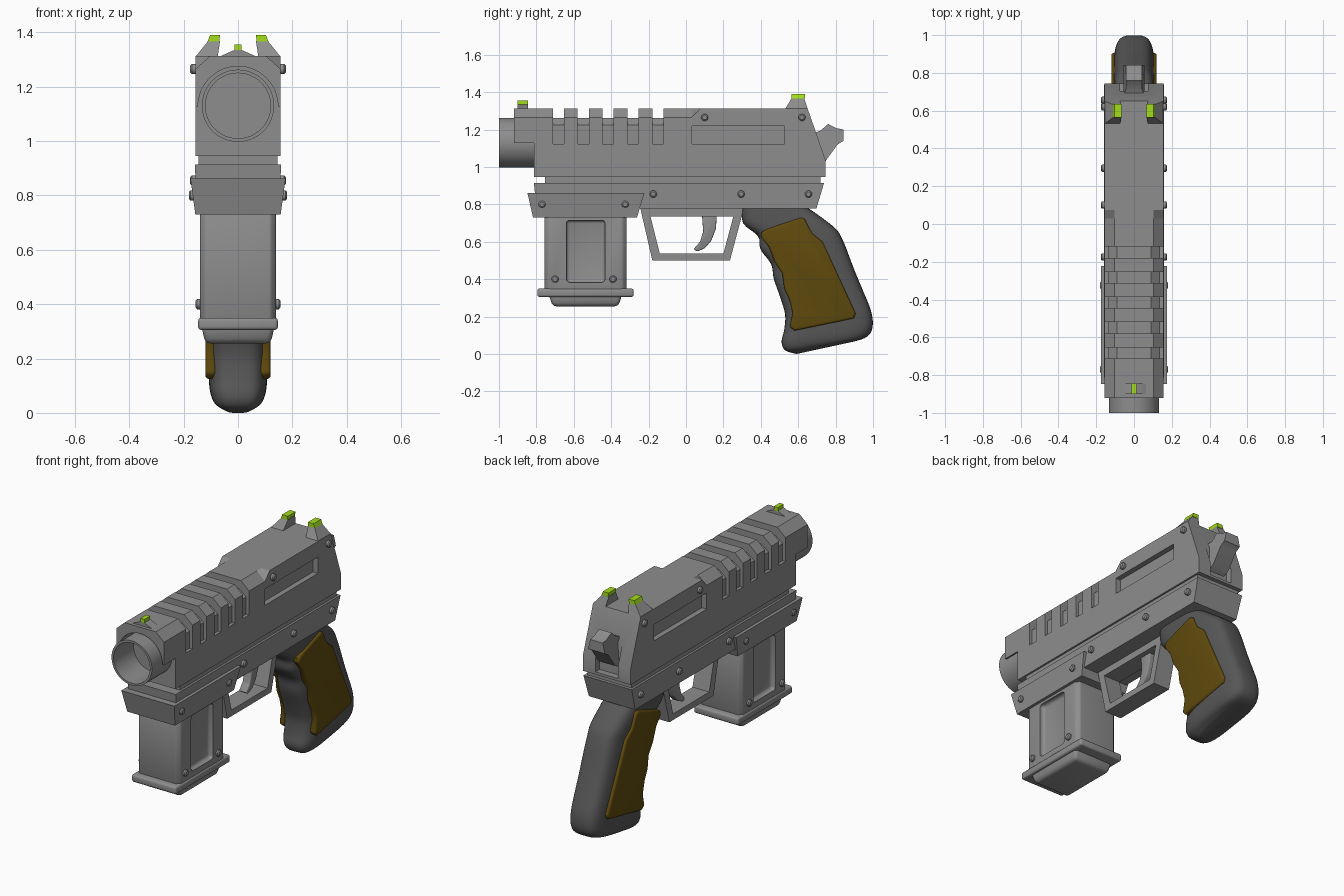
import bpy, bmesh
from math import sin, cos, pi, copysign

if "Cube" in bpy.data.objects:
    bpy.data.objects.remove(bpy.data.objects["Cube"])


def material(name, rgb):
    m = bpy.data.materials.new(name)
    m.diffuse_color = (*rgb, 1)
    m.use_nodes = True
    m.node_tree.nodes["Principled BSDF"].inputs["Base Color"].default_value = m.diffuse_color
    return m


green = material("sight_green", (0.36, 0.72, 0.01))
brown = material("grip_brown", (0.118, 0.07, 0.004))
dark = material("grip_dark", (0.095, 0.095, 0.095))
metal = material("gun_metal", (0.27, 0.27, 0.27))


def shade(ob, angle):
    bpy.ops.object.select_all(action='DESELECT')
    ob.select_set(True)
    bpy.context.view_layer.objects.active = ob
    bpy.ops.object.shade_smooth_by_angle(angle=angle * pi / 180)


def loft(name, rings, bevel=0, color=metal, cyclic=False, angle=32, segs=3, bevel_angle=0):
    """Skin a chain of equal-length point rings, capping both ends unless cyclic."""
    bm = bmesh.new()
    vs = [[bm.verts.new(p) for p in r] for r in rings]
    n = len(vs[0])
    for a, b in list(zip(vs, vs[1:])) + ([(vs[-1], vs[0])] if cyclic else []):
        for i in range(n):
            bm.faces.new((a[i], a[(i + 1) % n], b[(i + 1) % n], b[i]))
    if not cyclic:
        bm.faces.new(vs[0])
        bm.faces.new(vs[-1])
    bmesh.ops.remove_doubles(bm, verts=bm.verts, dist=1e-5)
    bmesh.ops.recalc_face_normals(bm, faces=bm.faces)
    if bevel:
        edges = [e for e in bm.edges if e.calc_face_angle(0) >= bevel_angle]
        bmesh.ops.bevel(bm, geom=edges, offset=bevel, segments=segs, profile=0.5, affect='EDGES')
    me = bpy.data.meshes.new(name)
    bm.to_mesh(me)
    bm.free()
    ob = bpy.data.objects.new(name, me)
    bpy.context.collection.objects.link(ob)
    me.materials.append(color)
    shade(ob, angle)
    return ob


def prism(name, pts, x0, x1, **kw):
    """Side profile (y, z) extruded across x."""
    return loft(name, [[(x, y, z) for y, z in pts] for x in (x0, x1)], **kw)


def tapered(name, pts, top_w, low_w, **kw):
    """Side profile whose half-width changes from the top to the bottom."""
    zs = [z for _, z in pts]
    w = lambda z: low_w + (top_w - low_w) * (z - min(zs)) / (max(zs) - min(zs))
    return loft(name, [[(s * w(z), y, z) for y, z in pts] for s in (-1, 1)], **kw)


def along_y(name, sections, **kw):
    """Half sections (x, z) mirrored in x and placed at each y."""
    return loft(name, [[(x, y, z) for x, z in h] + [(-x, y, z) for x, z in reversed(h)]
                       for y, h in sections], **kw)


def box(name, x0, x1, y0, y1, z0, z1, **kw):
    return prism(name, [(y0, z0), (y1, z0), (y1, z1), (y0, z1)], x0, x1, **kw)


def cut(target, cutter, angle=20):
    """Subtract the cutter, bake the result and shade it again."""
    m = target.modifiers.new("cut", 'BOOLEAN')
    m.operation, m.solver, m.object = 'DIFFERENCE', 'EXACT', cutter
    bpy.context.view_layer.objects.active = target
    bpy.ops.object.modifier_apply(modifier="cut")
    bpy.data.objects.remove(cutter)
    shade(target, angle)


# slide: chamfered front half with raised ribs over a narrower core
W = 0.157
full = [(W, 0.945), (W, 1.265), (0.103, 1.313)]
square = [(W, 0.945), (W, 1.313), (0.12, 1.313)]
core = [(W, 0.945), (W, 1.123), (0.138, 1.123), (0.138, 1.225), (0.09, 1.262)]
along_y("slide_core", [(-0.72, core), (-0.11, core)])
along_y("slide_front", [(-0.812, full), (-0.712, full)])
for i in range(4):
    y = -0.653 + i * 0.1333
    along_y("slide_rib", [(y, full), (y + 0.074, full)])
slide_mid = along_y("slide_middle", [(-0.12, full), (0.03, full)], angle=20)
along_y("slide_step", [(0.03, [(0.15, 1.26), (W, 1.265), (0.103, 1.313)]),
                       (0.075, [(0.15, 1.26), (W, 1.313), (0.103, 1.313)])], angle=10)
slide_rear = prism("slide_rear", [(0.03, 0.945), (0.745, 0.945), (0.745, 1.04), (0.65, 1.313),
                                  (0.075, 1.313), (0.03, 1.265)], -W, W)
arc = [(0.147 * sin(t * pi / 32), 1.128 + 0.147 * cos(t * pi / 32)) for t in range(1, 17)]
hood = arc + [(W, 1.128), (W, 1.265), (0.103, 1.313)]
along_y("slide_hood", [(-0.92, hood), (-0.812, hood)])

# side windows and hammer slot
for s in (-1, 1):
    xs = sorted((s * 0.125, s * 0.2))
    cut(slide_rear, box("window_cutter", *xs, 0.031, 0.527, 1.123, 1.22))
cut(slide_rear, box("hammer_slot_cutter", -0.075, 0.075, 0.705, 0.9, 0.96, 1.2))

# hammer
loft("hammer", [[(x * (0.75 if z > 1.19 else 1), y, z) for y, z in
                 [(0.68, 1.18), (0.72, 1.195), (0.76, 1.23), (0.805, 1.207), (0.843, 1.2),
                  (0.843, 1.14), (0.81, 1.12), (0.745, 1.03), (0.68, 1.0)]]
                for x in (-0.055, 0.055)])

# barrel with bore
loft("barrel", [[(r * cos(a * pi / 24), y, 1.13 + r * sin(a * pi / 24)) for a in range(48)]
                for y, r in ((-0.8, 0.133), (-1, 0.133), (-1, 0.12), (-0.81, 0.12))])

# sights
along_y("front_sight_base", [(y, [(0.07, 1.31), (0.014, 1.335)]) for y in (-0.9, -0.845)])
box("front_sight_dot", -0.013, 0.013, -0.9, -0.845, 1.33, 1.355, color=green)
for s in (-1, 1):
    rect = lambda x0, x1, y0, y1, z: [(s * x0, y0, z), (s * x1, y0, z), (s * x1, y1, z), (s * x0, y1, z)]
    loft("rear_sight_ear", [rect(0.075, W, 0.53, 0.651, 1.31), rect(0.066, 0.11, 0.565, 0.632, 1.368)])
    loft("rear_sight_dot", [rect(0.069, 0.112, 0.563, 0.635, 1.366), rect(0.066, 0.103, 0.563, 0.635, 1.39)],
         color=green)

# frame
box("frame_rail", -0.146, 0.146, -0.755, 0.72, 0.9, 0.95)
tapered("frame", [(-0.813, 0.914), (0.738, 0.914), (0.697, 0.777), (-0.8, 0.777)], 0.159, 0.152)
tapered("front_block", [(-0.848, 0.862), (-0.222, 0.862), (-0.262, 0.73), (-0.818, 0.73)], 0.175, 0.157)

# front magazine, with a recessed panel on each side
mag = loft("magazine", [[(sx, sy, z) for sx, sy in
                         [(0.14, -0.735), (0.12, -0.757), (-0.12, -0.757), (-0.14, -0.735),
                          (-0.14, -0.34), (-0.12, -0.318), (0.12, -0.318), (0.14, -0.34)]]
                        for z in (0.33, 0.75)], bevel=0.007, segs=2)
for s in (-1, 1):
    xs = sorted((s * 0.112, s * 0.2))
    cut(mag, box("panel_cutter", *xs, -0.64, -0.433, 0.383, 0.715, bevel=0.018), angle=32)
box("magazine_plate", -0.147, 0.147, -0.795, -0.28, 0.305, 0.35, bevel=0.012)
tapered("magazine_foot", [(-0.735, 0.32), (-0.34, 0.32), (-0.362, 0.255), (-0.713, 0.255)],
        0.135, 0.12, bevel=0.02)

# trigger guard and trigger
outer = [(-0.245, 0.782), (-0.18, 0.5), (0.235, 0.5), (0.31, 0.782)]
inner = [(-0.19, 0.735), (-0.14, 0.537), (0.2, 0.537), (0.253, 0.735)]
g = 0.055
loft("trigger_guard", [[(-g, *o), (g, *o), (g, *i), (-g, *i)] for o, i in zip(outer, inner)], cyclic=True)
prism("trigger", [(0.085, 0.75), (0.165, 0.75), (0.16, 0.67), (0.135, 0.605), (0.1, 0.565),
                  (0.06, 0.548), (0.04, 0.56), (0.075, 0.6), (0.092, 0.655)], -0.025, 0.025, bevel=0.006)

# grip: rounded sections (front y, z, back y, z, half-width) with finger grooves, splined between rows
rows = [(0.30, 0.80, 0.62, 0.80, 0.104), (0.305, 0.70, 0.69, 0.755, 0.106),
        (0.385, 0.63, 0.80, 0.67, 0.108), (0.398, 0.56, 0.842, 0.60, 0.108),
        (0.455, 0.48, 0.877, 0.51, 0.108), (0.47, 0.40, 0.91, 0.425, 0.108),
        (0.505, 0.30, 0.952, 0.325, 0.108), (0.53, 0.21, 0.988, 0.235, 0.108),
        (0.525, 0.13, 0.999, 0.165, 0.108), (0.511, 0.065, 0.988, 0.115, 0.104),
        (0.53, 0.02, 0.955, 0.085, 0.088), (0.59, 0.0, 0.90, 0.067, 0.05)]
power = lambda v: copysign(abs(v) ** 0.55, v)
fine = []
for i in range(len(rows) - 1):
    p = [rows[max(0, min(len(rows) - 1, i + d))] for d in (-1, 0, 1, 2)]
    for t in (0, 0.25, 0.5, 0.75):
        fine.append([b + 0.5 * t * (c - a + t * (2 * a - 5 * b + 4 * c - d + t * (3 * (b - c) + d - a)))
                     for a, b, c, d in zip(*p)])
fine.append(rows[-1])
rings = []
for fy, fz, by, bz, w in fine:
    ring = []
    for k in range(40):
        t = 0.5 + 0.5 * power(cos(k * pi / 20))
        ring.append((w * power(sin(k * pi / 20)), fy + t * (by - fy), fz + t * (bz - fz)))
    rings.append(ring)
loft("grip", rings, angle=80, color=dark)

# grip side panels
panel = [(0.402, 0.625), (0.405, 0.65), (0.43, 0.667), (0.61, 0.728), (0.635, 0.725), (0.65, 0.69),
         (0.675, 0.645), (0.73, 0.60), (0.908, 0.215), (0.895, 0.19), (0.58, 0.125), (0.555, 0.145),
         (0.57, 0.22), (0.553, 0.29), (0.525, 0.35), (0.515, 0.43), (0.475, 0.49), (0.445, 0.57)]
for s in (-1, 1):
    prism("grip_panel", panel, s * 0.08, s * 0.12, color=brown, bevel=0.012, bevel_angle=0.9, angle=40)

# rivets on both sides
rivets = [(0.10, 1.265, 0.176), (0.62, 1.265, 0.176), (-0.175, 0.855, 0.176), (0.295, 0.855, 0.176),
          (0.655, 0.855, 0.176), (-0.77, 0.80, 0.181), (-0.325, 0.80, 0.181),
          (-0.70, 0.40, 0.156), (-0.39, 0.40, 0.156)]
for y, z, x in rivets:
    for s in (-1, 1):
        loft("rivet", [[(s * px, y + r * cos(a * pi / 8), z + r * sin(a * pi / 8)) for a in range(16)]
                       for px, r in ((x - 0.04, 0.019), (x - 0.006, 0.019), (x, 0.012))])
